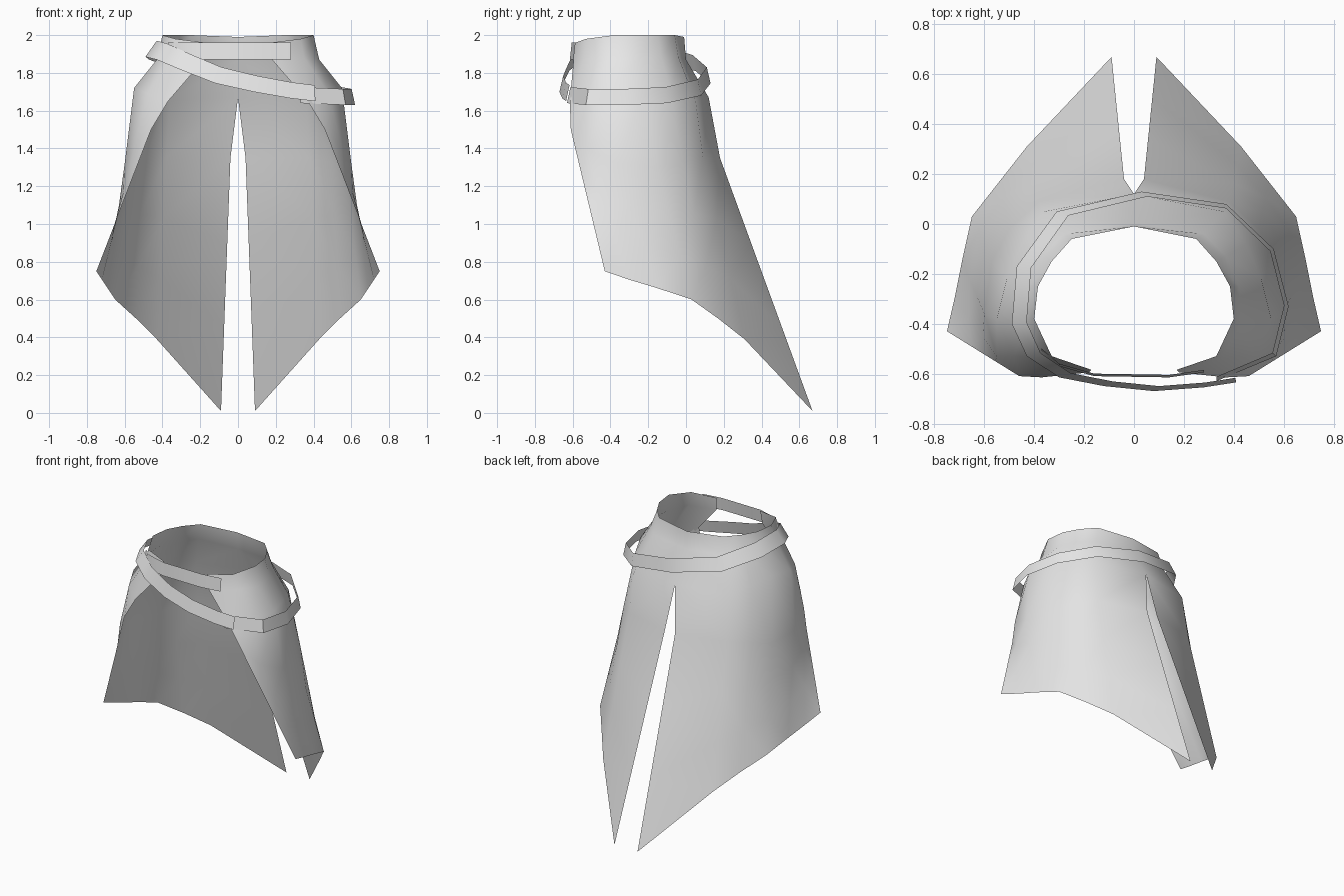
import bpy
import bmesh
import math
from mathutils import Vector

cube = bpy.data.objects.get("Cube")
if cube:
    bpy.data.objects.remove(cube, do_unlink=True)

# One plain grey cloth colour
cloth = bpy.data.materials.new("grey_cloth")
cloth.use_nodes = True
grey = (0.8, 0.8, 0.8, 1.0)
cloth.diffuse_color = grey
cloth.node_tree.nodes["Principled BSDF"].inputs["Base Color"].default_value = grey


def sheet(name, columns, sharp_angle):
    """Make an open cloth surface from neighbouring columns of points."""
    bm = bmesh.new()
    grid = [[bm.verts.new(point) for point in column] for column in columns]
    for left, right in zip(grid, grid[1:]):
        for row in range(len(left) - 1):
            bm.faces.new((left[row], left[row + 1], right[row + 1], right[row]))
    mesh = bpy.data.meshes.new(name)
    bm.to_mesh(mesh)
    bm.free()
    mesh.materials.append(cloth)
    obj = bpy.data.objects.new(name, mesh)
    bpy.context.collection.objects.link(obj)
    bpy.ops.object.select_all(action="DESELECT")
    obj.select_set(True)
    bpy.context.view_layer.objects.active = obj
    bpy.ops.object.shade_smooth_by_angle(angle=math.radians(sharp_angle))
    return obj


def lengthen(column, steps):
    """Split the long straight fall between thigh and hem into equal rows."""
    thigh, hem = Vector(column[-2]), Vector(column[-1])
    fall = [thigh.lerp(hem, step / steps) for step in range(1, steps)]
    return column[:-1] + fall + column[-1:]


# Half skirt: each column runs rim, yoke, hip, thigh, hem,
# starting at the back slit and ending at the open front edge
back_slit = [(0, -.01, 1.99), (0, 0, 1.87), (0, .12, 1.67), (.04, .18, 1.35), (.09, .67, .01)]
back_panel = [(.25, -.06, 2), (.28, -.04, 1.88), (.36, .05, 1.66), (.38, .09, 1.35), (.43, .31, .39)]
back_side = [(.33, -.15, 2), (.37, -.13, 1.88), (.45, -.08, 1.7), (.5, -.02, 1.33), (.54, .17, .5)]
side = [(.385, -.25, 2), (.42, -.25, 1.88), (.51, -.22, 1.73), (.57, -.15, 1.3), (.65, .03, .6)]
hip_side = [(.4, -.38, 2), (.43, -.4, 1.87), (.55, -.38, 1.72), (.6, -.36, 1.32), (.69, -.15, .66)]
front_side = [(.33, -.53, 1.98), (.35, -.54, 1.88), (.48, -.53, 1.69), (.55, -.53, 1.4), (.72, -.3, .705)]
front_edge = [(.17, -.585, 1.96), (.18, -.595, 1.87), (.37, -.615, 1.65), (.46, -.61, 1.5), (.75, -.43, .75)]

half = [back_slit, back_panel, back_side, side, hip_side, front_side, front_edge]
skirt = sheet("skirt", [lengthen(column, 3) for column in half], 60)
mirror = skirt.modifiers.new("mirror", "MIRROR")
mirror.use_axis[0] = True
mirror.use_mirror_merge = True
mirror.merge_threshold = 0.001

# Slanted belt: lower edge path, wrapping once round and overlapping at the front
belt_path = [
    (.41, -.635, 1.65), (.28, -.655, 1.665), (.08, -.67, 1.7), (-.12, -.65, 1.745),
    (-.3, -.615, 1.815), (-.43, -.53, 1.87), (-.49, -.4, 1.885), (-.47, -.17, 1.87),
    (-.31, .05, 1.81), (.03, .13, 1.745), (.37, .08, 1.68), (.56, -.1, 1.64),
    (.62, -.33, 1.63), (.57, -.53, 1.63), (.33, -.63, 1.64),
]


def belt_top(x, y, z):
    """Upper belt edge, leaning in towards the waist."""
    return (x + .025 - .07 * x, y - .05 * (y + .27), z + .085)


sheet("slanted_belt", [[belt_top(*point), point] for point in belt_path], 40)

# Straight strap closing the waist across the open front
strap_path = [(-.37, -.5), (-.3, -.56), (-.16, -.6), (.14, -.605), (.28, -.585)]
sheet("front_strap", [[(x, y, 1.96), (x, y - .01, 1.87)] for x, y in strap_path], 40)
